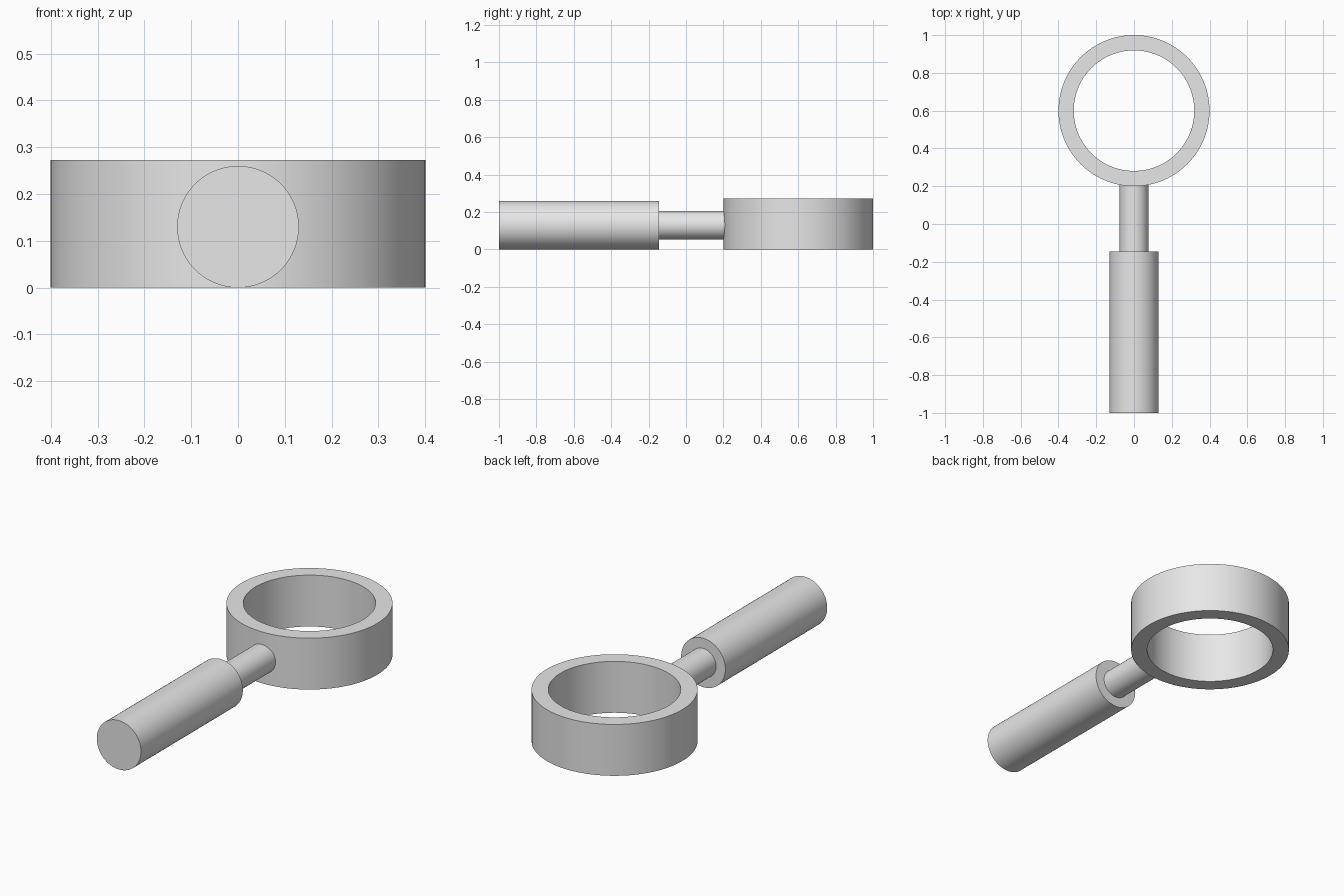
import bpy
import bmesh
import math
from mathutils import Matrix

if "Cube" in bpy.data.objects:
    bpy.data.objects.remove(bpy.data.objects["Cube"])

grey = bpy.data.materials.new("light_grey")
grey.diffuse_color = (0.8, 0.8, 0.8, 1.0)
grey.use_nodes = True
grey.node_tree.nodes["Principled BSDF"].inputs["Base Color"].default_value = grey.diffuse_color


def finish(name, bm):
    """Turn a bmesh into a smooth object with sharp rims."""
    bmesh.ops.recalc_face_normals(bm, faces=bm.faces)
    mesh = bpy.data.meshes.new(name)
    bm.to_mesh(mesh)
    bm.free()
    mesh.materials.append(grey)
    obj = bpy.data.objects.new(name, mesh)
    bpy.context.collection.objects.link(obj)
    bpy.ops.object.select_all(action='DESELECT')
    obj.select_set(True)
    bpy.context.view_layer.objects.active = obj
    bpy.ops.object.shade_smooth_by_angle(angle=math.radians(30))
    return obj


def rod(name, radius, y0, y1, z, sides=64):
    """Closed cylinder lying along y."""
    bm = bmesh.new()
    place = Matrix.Translation((0, (y0 + y1) / 2, z)) @ Matrix.Rotation(math.pi / 2, 4, 'X')
    bmesh.ops.create_cone(bm, cap_ends=True, segments=sides, radius1=radius,
                          radius2=radius, depth=y1 - y0, matrix=place)
    return finish(name, bm)


def ring(name, outer, inner, height, y, sides=96):
    """Upright tube: a rectangular section swept around z."""
    bm = bmesh.new()
    section = [(inner, 0), (outer, 0), (outer, height), (inner, height)]
    loops = []
    for i in range(sides):
        a = 2 * math.pi * i / sides
        loops.append([bm.verts.new((r * math.cos(a), y + r * math.sin(a), z))
                      for r, z in section])
    for i in range(sides):
        a, b = loops[i], loops[(i + 1) % sides]
        for j in range(4):
            k = (j + 1) % 4
            bm.faces.new((a[j], b[j], b[k], a[k]))
    return finish(name, bm)


# Thick grip, thin neck running into the wall of the ring
rod("handle", 0.13, -1.0, -0.145, 0.13)
rod("neck", 0.076, -0.145, 0.23, 0.13)
ring("ring", 0.4, 0.319, 0.273, 0.6)
